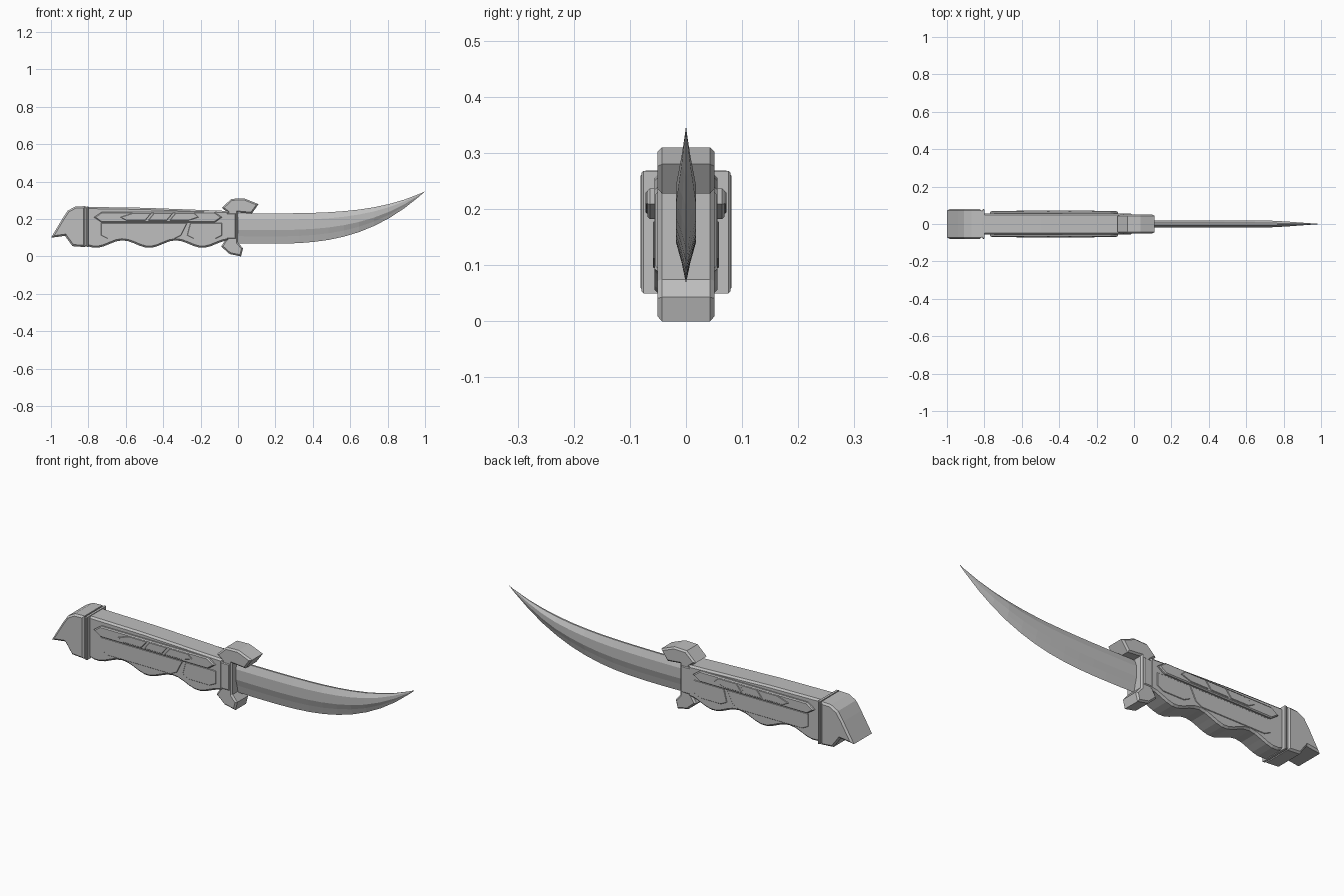
import bpy, bmesh
from math import cos, pi

cube = bpy.data.objects.get("Cube")
if cube:
    bpy.data.objects.remove(cube, do_unlink=True)

# One grey metal for every part
metal = bpy.data.materials.new("grey metal")
metal.use_nodes = True
grey = (.52, .52, .52, 1)
metal.diffuse_color = grey
metal.node_tree.nodes["Principled BSDF"].inputs["Base Color"].default_value = grey


def finish(bm, name):
    """Turn a bmesh into a named object with the shared material."""
    bmesh.ops.recalc_face_normals(bm, faces=bm.faces)
    mesh = bpy.data.meshes.new(name)
    bm.to_mesh(mesh)
    bm.free()
    mesh.materials.append(metal)
    obj = bpy.data.objects.new(name, mesh)
    bpy.context.collection.objects.link(obj)


def slab(name, outline, near, far, chamfer):
    """Extrude an x-z outline along y and chamfer the rims of its two sides."""
    bm = bmesh.new()
    face = bm.faces.new([bm.verts.new((x, near, z)) for x, z in outline])
    out = bmesh.ops.extrude_face_region(bm, geom=[face])
    moved = [v for v in out["geom"] if isinstance(v, bmesh.types.BMVert)]
    bmesh.ops.translate(bm, verts=moved, vec=(0, far - near, 0))
    rim = [e for e in bm.edges if e.verts[0].co.y == e.verts[1].co.y]
    bmesh.ops.bevel(bm, geom=rim, offset=chamfer, segments=1, affect='EDGES')
    finish(bm, name)


def block(name, outline, half_width, chamfer):
    """A slab centred on the middle plane."""
    slab(name, outline, -half_width, half_width, chamfer)


def side_plates(name, outline, height, chamfer):
    """Matching plates standing out from both flat sides of the grip."""
    root = .05
    slab("right_" + name, outline, -height, -root, chamfer)
    slab("left_" + name, outline, root, height, chamfer)


def rectangle(left, right, bottom, top):
    return [(left, top), (right, top), (right, bottom), (left, bottom)]


# Grip with a gently falling back and finger waves underneath
def finger_wave(x):
    return .066 - .02 * cos(2 * pi * (x + .19) / .285)


grip_start, grip_end, steps = -.81, -.05, 24
stations = [grip_start + (grip_end - grip_start) * i / steps for i in range(steps + 1)]
underside = [(x, finger_wave(x)) for x in reversed(stations)]
back = [(grip_start, .265), (-.5, .26), (grip_end, .243)]
block("grip", back + underside, .056, .009)

# Hooked pommel, with a groove between it and its collar
pommel = [(-1, .1), (-.94, .2), (-.91, .245), (-.87, .267), (-.816, .269),
          (-.816, .05), (-.885, .055), (-.925, .11)]
block("pommel", pommel, .081, .009)
block("pommel_collar", rectangle(-.81, -.798, .05, .268), .079, .003)
block("pommel_core", rectangle(-.83, -.803, .056, .262), .073, .003)

# Guard with a beak above and a spur below
beak = [(-.055, .235), (-.087, .26), (-.035, .308), (.035, .31), (.11, .28), (.073, .228)]
spur = [(.027, .043), (.016, 0), (-.045, .013), (-.09, .053), (-.055, .11)]
throat = [(0, .235), (0, .075)]
block("guard", beak + throat + spur, .051, .008)
block("guard_bridge", rectangle(-.08, -.012, .095, .23), .055, .004)


# Raised upper side panel, pointed at both ends
def pointed(left, right, bottom, top, point):
    middle = (bottom + top) / 2
    return [(left, middle), (left + point, top), (right - point, top),
            (right, middle), (right - point, bottom), (left + point, bottom)]


side_plates("upper_panel", pointed(-.77, -.085, .182, .237, .04), .069, .005)


# Three slanted inlays along the panel: a parallelogram and two pointed ends
def inlay(center, rear_point, front_point):
    bottom, top, half, lean = .192, .231, .05, .016
    outline = [(center - half + lean, top), (center + half + lean, top)]
    if front_point:
        outline.append((center + half + front_point, .21))
    outline += [(center + half - lean, bottom), (center - half - lean, bottom)]
    if rear_point:
        outline.append((center - half - rear_point, .21))
    return outline


side_plates("rear_inlay", inlay(-.53, .05, 0), .072, .002)
side_plates("middle_inlay", inlay(-.415, 0, 0), .072, .002)
side_plates("front_inlay", inlay(-.3, 0, .04), .072, .002)


# Shallow lower side panels with cut lower corners
def cut_panel(left, right, rear_lean, front_lean):
    bottom, top, cut = .095, .178, .035
    shoulder = bottom + cut / 2
    return [(left, top), (right, top), (right - front_lean, shoulder),
            (right - front_lean - cut, bottom), (left + rear_lean + cut, bottom),
            (left + rear_lean, shoulder)]


side_plates("rear_lower_panel", cut_panel(-.732, -.272, 0, .033), .059, .002)
side_plates("front_lower_panel", cut_panel(-.255, -.085, -.017, 0), .059, .002)


# Curved blade: the spine and the edge sweep up to meet at the tip
def blade_ring(x):
    spine = .23 + .118 * x ** 4
    edge = .068 + .28 * (abs(x - .15) / .85) ** 2.8
    half = .018 * min(1, (1 - x) / .25)
    # Shares of depth and thickness: spine, two ridges, hollow, cutting edge
    section = [(0, .25), (.22, 1), (.55, 1), (.76, .46)]
    near = [(-width * half, spine + depth * (edge - spine)) for depth, width in section]
    far = [(-y, z) for y, z in reversed(near)]
    return [(x, y, z) for y, z in near + [(0, edge)] + far]


bm = bmesh.new()
sections = 12
rings = [[bm.verts.new(point) for point in blade_ring(.97 * i / sections)]
         for i in range(sections + 1)]
count = len(rings[0])
for a, b in zip(rings, rings[1:]):
    for i in range(count):
        j = (i + 1) % count
        bm.faces.new((a[i], a[j], b[j], b[i]))
tip = bm.verts.new((1, 0, .348))
for i in range(count):
    bm.faces.new((rings[-1][i], rings[-1][(i + 1) % count], tip))
bm.faces.new(rings[0])
finish(bm, "blade")
